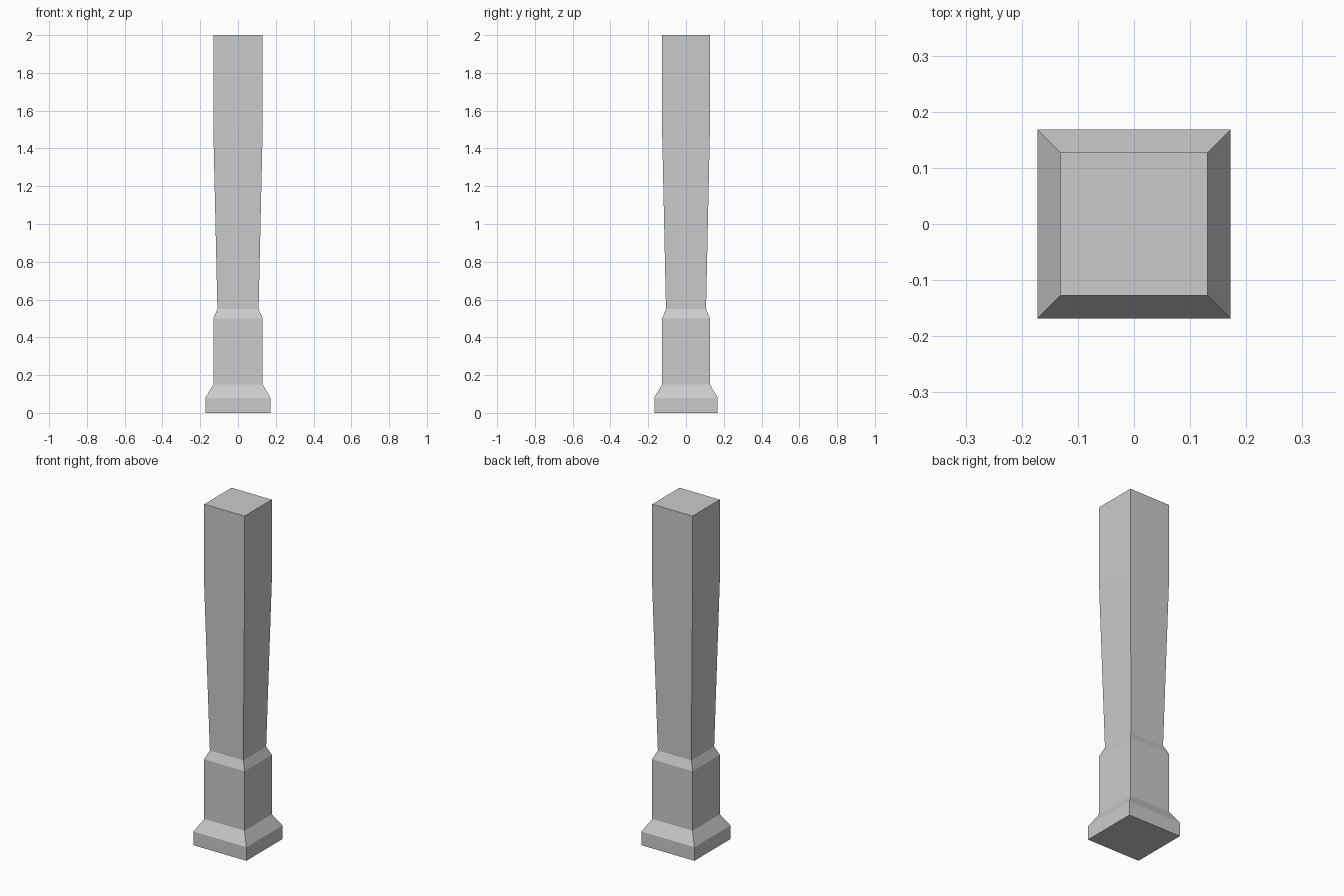
import bpy
import bmesh

cube = bpy.data.objects.get("Cube")
if cube:
    bpy.data.objects.remove(cube, do_unlink=True)

# One plain grey for the whole post
grey = bpy.data.materials.new("light_grey")
grey.use_nodes = True
colour = (0.6, 0.6, 0.6, 1)
grey.diffuse_color = colour
grey.node_tree.nodes["Principled BSDF"].inputs["Base Color"].default_value = colour

# Sections from the foot up: half width, half depth, height
PROFILE = [
    (0.172, 0.168, 0.0),    # plinth
    (0.172, 0.168, 0.08),
    (0.131, 0.127, 0.15),   # lower block
    (0.131, 0.127, 0.50),
    (0.109, 0.106, 0.55),   # tapered shaft
    (0.131, 0.127, 1.52),   # straight head
    (0.131, 0.127, 2.0),
]
CORNERS = [(-1, -1), (1, -1), (1, 1), (-1, 1)]

# Square rings skinned together, then capped
bm = bmesh.new()
rings = [[bm.verts.new((sx * hx, sy * hy, z)) for sx, sy in CORNERS]
         for hx, hy, z in PROFILE]
for low, high in zip(rings, rings[1:]):
    for i in range(4):
        j = (i + 1) % 4
        bm.faces.new((low[i], low[j], high[j], high[i]))
bm.faces.new(rings[0][::-1])
bm.faces.new(rings[-1])
bmesh.ops.recalc_face_normals(bm, faces=bm.faces)

mesh = bpy.data.meshes.new("square_post")
bm.to_mesh(mesh)
bm.free()
mesh.materials.append(grey)
post = bpy.data.objects.new("square_post", mesh)
bpy.context.collection.objects.link(post)
